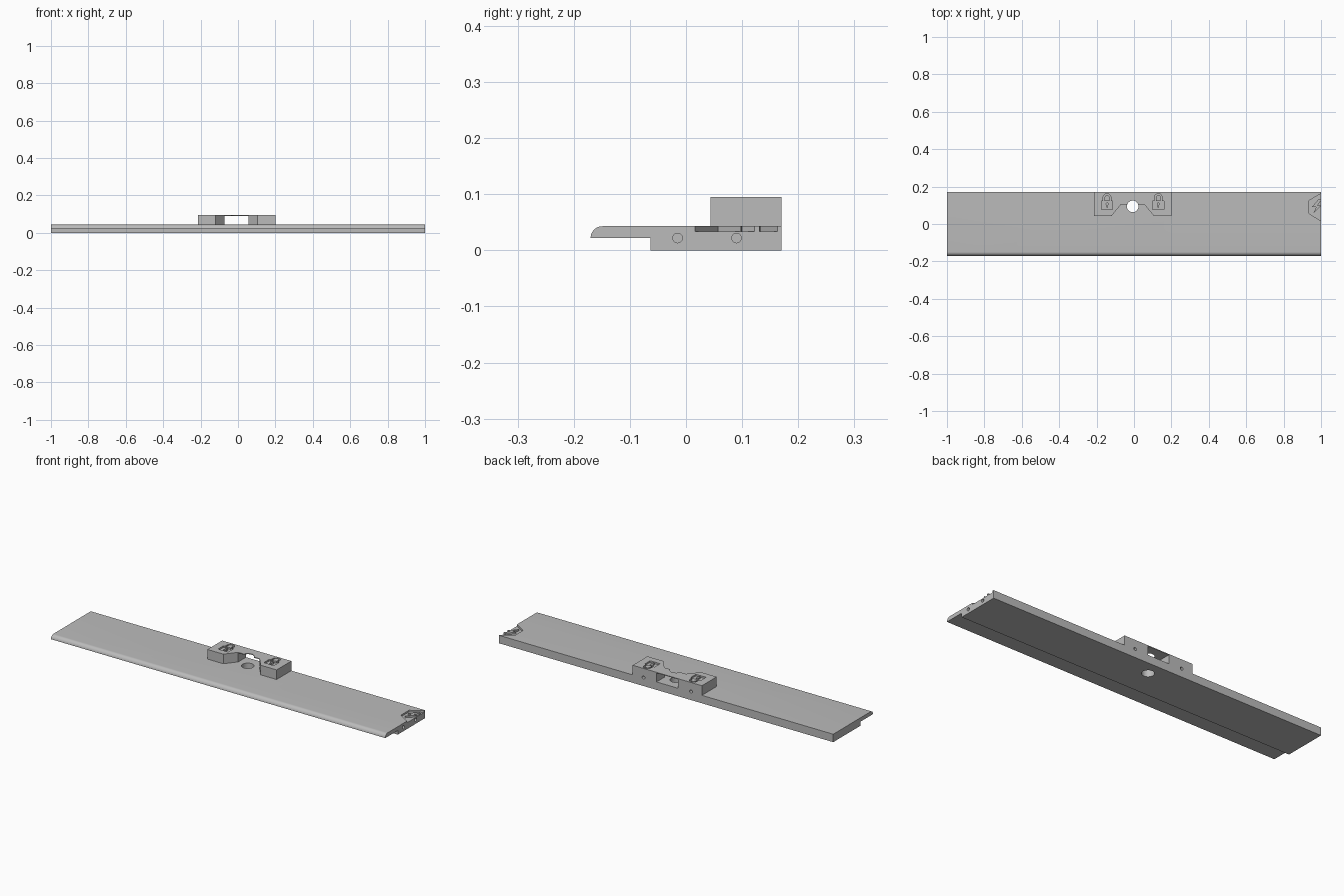
import bpy, bmesh
from math import cos, sin, pi, radians
from mathutils import Vector

cube = bpy.data.objects.get("Cube")
if cube:
    bpy.data.objects.remove(cube, do_unlink=True)

CX = -0.007          # centre of the raised block
TOP = 0.043          # top of the plate
BLOCK_TOP = 0.095
BACK = 0.17
ENGRAVE = 0.009

grey = bpy.data.materials.new("plain grey")
grey.use_nodes = True
GREY = (0.5, 0.5, 0.5, 1)
grey.diffuse_color = GREY
grey.node_tree.nodes["Principled BSDF"].inputs["Base Color"].default_value = GREY


def prism(name, points, direction):
    """Extrude a closed outline of 3D points along a direction."""
    bm = bmesh.new()
    face = bm.faces.new([bm.verts.new(p) for p in points])
    grown = bmesh.ops.extrude_face_region(bm, geom=[face])["geom"]
    moved = [v for v in grown if isinstance(v, bmesh.types.BMVert)]
    bmesh.ops.translate(bm, verts=moved, vec=Vector(direction))
    bmesh.ops.recalc_face_normals(bm, faces=bm.faces)
    mesh = bpy.data.meshes.new(name)
    bm.to_mesh(mesh)
    bm.free()
    obj = bpy.data.objects.new(name, mesh)
    bpy.context.collection.objects.link(obj)
    mesh.materials.append(grey)
    return obj


def slab(name, outline, low, high):
    return prism(name, [(x, y, low) for x, y in outline], (0, 0, high - low))


def arc(x, y, r, start, end, steps=16):
    angles = [radians(start + (end - start) * i / steps) for i in range(steps + 1)]
    return [(x + r * cos(a), y + r * sin(a)) for a in angles]


def circle(x, y, r, steps=32):
    return arc(x, y, r, 0, 360, steps)[:-1]


def rect(x0, x1, y0, y1):
    return [(x0, y0), (x1, y0), (x1, y1), (x0, y1)]


def combine(target, tool, operation="DIFFERENCE"):
    """Apply a boolean and discard the tool object."""
    mod = target.modifiers.new("shape", "BOOLEAN")
    mod.operation = operation
    mod.solver = "EXACT"
    mod.object = tool
    bpy.context.view_layer.objects.active = target
    bpy.ops.object.modifier_apply(modifier=mod.name)
    bpy.data.objects.remove(tool, do_unlink=True)


# Long stepped plate with a rounded front lip
profile = arc(-0.149, 0.022, 0.021, 180, 90, 10)
profile += [(BACK, TOP), (BACK, 0), (-0.063, 0), (-0.063, 0.022)]
plate = prism("mounting_plate", [(-1, y, z) for y, z in profile], (2, 0, 0))

# Raised block, notched at the front, hollowed under a thin bridge
half = [(0.207, BACK), (0.207, 0.044), (0.112, 0.044), (0.064, 0.103)]
outline = [(CX + x, y) for x, y in half] + [(CX - x, y) for x, y in reversed(half)]
block = slab("raised_block", outline, TOP, BLOCK_TOP)
combine(block, slab("window", rect(CX - 0.064, CX + 0.064, 0.08, 0.2), 0.03, 0.091))
combine(plate, block, "UNION")

# Vertical hole through the plate and bridge edge
combine(plate, slab("hole", circle(CX, 0.094, 0.031), -0.05, 0.15))

# Engraved padlock symbols with raised keyholes
for side in (-1, 1):
    x = CX + side * 0.137
    low, high = BLOCK_TOP - ENGRAVE, BLOCK_TOP + 0.02
    body = slab("lock_body", rect(x - 0.03, x + 0.03, 0.078, 0.124), low, high)
    keyhole = circle(x, 0.107, 0.008, 16)
    combine(body, slab("keyhole", keyhole, low - 0.01, high + 0.01))
    combine(body, slab("key_slot", rect(x - 0.004, x + 0.004, 0.088, 0.105),
                       low - 0.01, high + 0.01))
    shackle = [(x + 0.021, 0.12)] + arc(x, 0.141, 0.021, 0, 180) + [(x - 0.021, 0.12)]
    shackle += [(x - 0.013, 0.12)] + arc(x, 0.141, 0.013, 180, 0) + [(x + 0.013, 0.12)]
    combine(plate, body)
    combine(plate, slab("lock_shackle", shackle, low, high))

# Recess at the left end around a raised lightning bolt
recess = slab("end_recess", [(1.02, 0.005), (1, 0.016), (0.936, 0.056), (0.936, 0.125),
                             (1, 0.163), (1.02, 0.174)], TOP - ENGRAVE, TOP + 0.02)
bolt = [(1.03, 0.125), (0.987, 0.133), (0.952, 0.092), (0.974, 0.092), (0.96, 0.058),
        (1, 0.098), (0.981, 0.1), (0.998, 0.122), (1.03, 0.122)]
combine(recess, slab("bolt", bolt, 0.02, 0.09))
combine(plate, recess)

# Blind screw holes in the end face and in the back of the block
for y in (-0.015, 0.09):
    tool = prism("end_hole", [(0.92, a, b) for a, b in circle(y, 0.022, 0.0085, 24)],
                 (0.12, 0, 0))
    combine(plate, tool)
for side in (-1, 1):
    ring = circle(CX + side * 0.142, 0.046, 0.0085, 24)
    combine(plate, prism("back_hole", [(a, 0.1, b) for a, b in ring], (0, 0.1, 0)))

# Soft shading on curves, crisp edges elsewhere
bpy.ops.object.select_all(action="DESELECT")
plate.select_set(True)
bpy.context.view_layer.objects.active = plate
bpy.ops.object.shade_smooth_by_angle(angle=radians(25))
